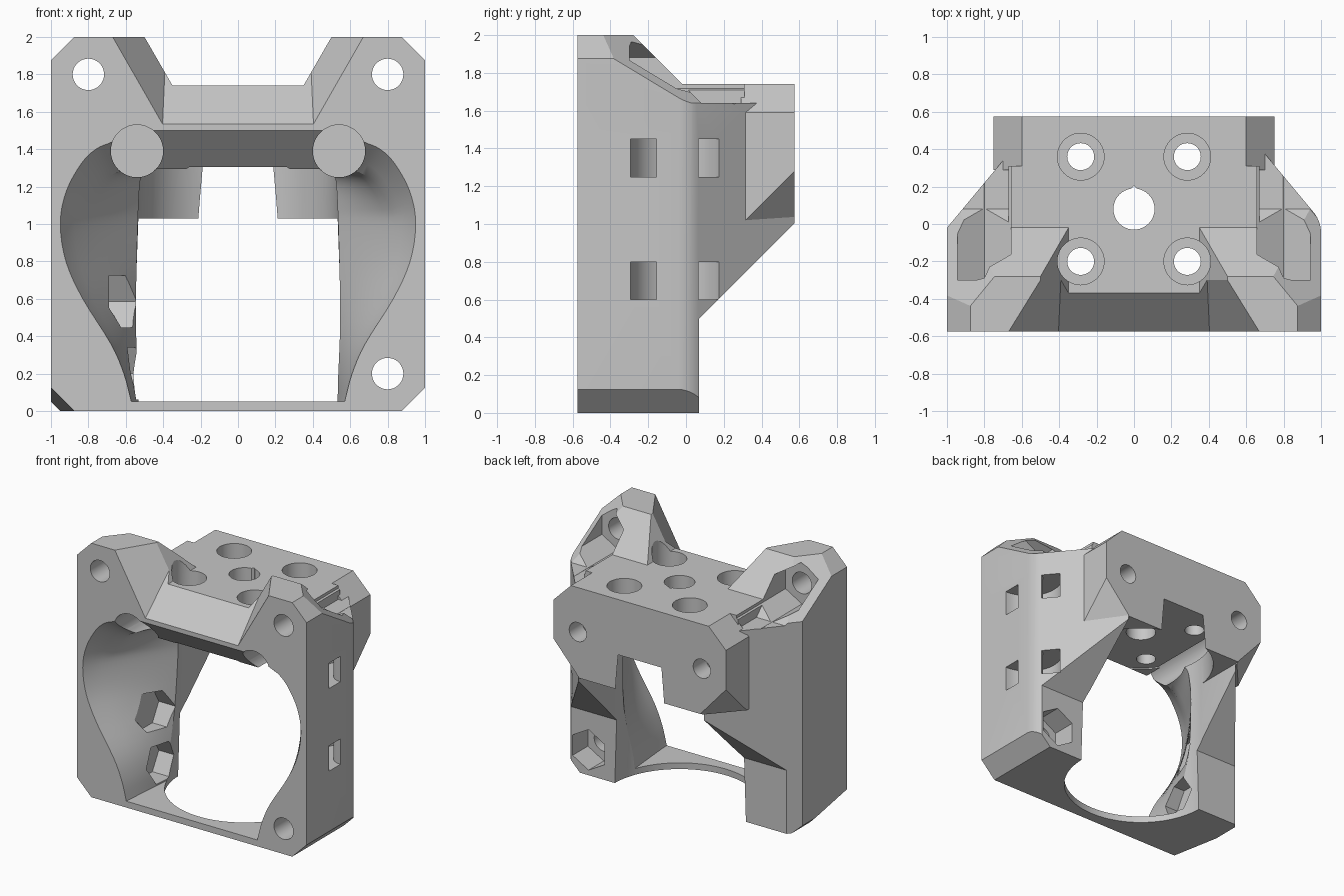
import bpy, bmesh, math
from mathutils import Matrix, Vector

cube = bpy.data.objects.get("Cube")
if cube:
    bpy.data.objects.remove(cube)

mat = bpy.data.materials.new("light grey plastic")
mat.use_nodes = True
GREY = (0.57, 0.57, 0.57, 1)
mat.diffuse_color = GREY
mat.node_tree.nodes["Principled BSDF"].inputs["Base Color"].default_value = GREY


def finish(name, bm):
    bmesh.ops.recalc_face_normals(bm, faces=bm.faces)
    me = bpy.data.meshes.new(name)
    bm.to_mesh(me)
    bm.free()
    me.materials.append(mat)
    ob = bpy.data.objects.new(name, me)
    bpy.context.collection.objects.link(ob)
    return ob


def convex(name, lo, hi, planes=()):
    """Box trimmed by planes given as (point, outward normal)."""
    bm = bmesh.new()
    bmesh.ops.create_cube(bm, size=1)
    for v in bm.verts:
        v.co = Vector([a + (b - a) * (c + 0.5) for a, b, c in zip(lo, hi, v.co)])
    for co, no in planes:
        geom = bm.verts[:] + bm.edges[:] + bm.faces[:]
        bmesh.ops.bisect_plane(bm, geom=geom, plane_co=co, plane_no=no, clear_outer=True)
        bmesh.ops.holes_fill(bm, edges=[e for e in bm.edges if e.is_boundary])
    return finish(name, bm)


def loft(name, rings):
    """Closed solid through a list of equal-length rings of points."""
    bm = bmesh.new()
    rings = [[bm.verts.new(p) for p in ring] for ring in rings]
    for r0, r1 in zip(rings, rings[1:]):
        for i in range(len(r0)):
            j = (i + 1) % len(r0)
            bm.faces.new((r0[i], r0[j], r1[j], r1[i]))
    bm.faces.new(rings[0])
    bm.faces.new(rings[-1])
    return finish(name, bm)


def rod(name, axis, a, b, r, sides=40, r2=None):
    """Prism or cone from point a along an axis up to coordinate b."""
    i = "XYZ".index(axis)
    depth = b - a[i]
    bm = bmesh.new()
    bmesh.ops.create_cone(bm, cap_ends=True, segments=sides, radius1=r,
                          radius2=r if r2 is None else r2, depth=depth)
    if axis == "X":
        bm.transform(Matrix.Rotation(math.pi / 2, 4, "Y"))
    if axis == "Y":
        bm.transform(Matrix.Rotation(-math.pi / 2, 4, "X"))
    mid = Vector(a)
    mid[i] += depth / 2
    bm.transform(Matrix.Translation(mid))
    return finish(name, bm)


def combine(ob, other, op):
    mod = ob.modifiers.new("bool", "BOOLEAN")
    mod.operation, mod.object, mod.solver = op, other, "EXACT"
    bpy.context.view_layer.objects.active = ob
    bpy.ops.object.modifier_apply(modifier=mod.name)
    bpy.data.objects.remove(other)


def both(co, no):
    """A plane and its mirror image across x = 0."""
    return [(co, no), ((-co[0], co[1], co[2]), (-no[0], no[1], no[2]))]


F, B = -0.575, 0.575

# Main body from its side profile
profile = [(F, 0), (0.07, 0), (0.07, 0.5), (B, 1.005), (B, 1.64), (F, 1.64)]
bracket = loft("bracket", [[(x, y, z) for y, z in profile] for x in (-1, 1)])

# Upper ears
for s in (1, -1):
    ear = convex("ear", (0.2 if s > 0 else -1, F, 1.5), (1 if s > 0 else -0.2, 0.29, 2), [
        ((s * 0.5, 0, 2), (-s, 0, 0.577)),
        ((0, -0.28, 2), (0, 1, 1)),
        ((s, 0, 1.875), (s, 0, 1)),
        ((s, 0, 1.645), (s * 0.079, 0.065, 0.108))])
    combine(bracket, ear, "UNION")

# Slanted rear corners, one sharp and one rounded, and chamfered lower corners
envelope = [((-1, -0.02, 0), (-0.3, 0.25, 0)),
            ((1, 0, 0.125), (1, 0, -1)), ((-1, 0, 0.05), (-1, 0, -1))]
for deg in (8, 16, 24, 32, 39.8):
    n = Vector((math.cos(math.radians(deg)), math.sin(math.radians(deg)), 0))
    envelope.append((Vector((0.82, -0.05, 0)) + n * 0.18, n))
combine(bracket, convex("envelope", (-1.2, -0.8, -0.3), (1.2, 0.8, 2.3), envelope), "INTERSECT")

# Top deck and rear block
combine(bracket, convex("deck", (-0.67, -0.5, 1.45), (0.67, 0.31, 1.74)), "UNION")
combine(bracket, convex("rear_block", (-0.75, 0.29, 1.02), (0.75, B, 1.74),
                        both((0.75, 0, 1.59), (1, 0, 1))
                        + both((0.75, B, 1.28), (1.12, 1, -1))), "UNION")

cutters = []

# Sloped notch between the ears
cutters.append(convex("notch", (-0.9, -0.7, 1.4), (0.9, -0.1, 2.2),
                      [((0, -0.37, 1.74), (0, 1, -1))]
                      + both((0.67, F, 2), (0.11, 0.068, -0.063))))

# Round tapered well, open below and breaking through the back
cutters.append(rod("well", "Z", (0, 0.08, -0.02), 1.305, 0.572, 96, 0.53))

# Straight-sided opening below the rear wall
cutters.append(convex("rear_opening", (-0.6, 0.08, -0.1), (0.6, 0.7, 1.03),
                      both((0.568, 0, 0.05), (1, 0, 0.036))))

# Deck holes with counterbores, and the pointed centre hole
for x in (-0.285, 0.285):
    for y in (-0.2, 0.36):
        cutters.append(rod("deck_hole", "Z", (x, y, 1.1), 1.8, 0.072))
        cutters.append(rod("deck_counterbore", "Z", (x, y, 1.56), 2.2, 0.125))
cutters.append(rod("centre_hole", "Z", (0, 0.08, 1.1), 1.9, 0.11))
cutters.append(rod("centre_point", "Z", (0, 0.145, 1.1), 1.9, 0.06, 4))

# Front bores, rear holes, ear holes and ear nut pockets
for x in (-1, 1):
    cutters.append(rod("front_bore", "Y", (x * 0.54, -0.7, 1.39), 0.4, 0.14))
    cutters.append(rod("rear_hole", "Y", (x * 0.54, 0.415, 1.39), 0.7, 0.075))
    cutters.append(rod("ear_hole", "Y", (x * 0.8, -0.7, 1.8), -0.2, 0.084))
    cutters.append(rod("ear_nut", "Y", (x * 0.8, -0.3, 1.8), 0.4, 0.165, 6))

# Lower corner hole and its nut pocket
cutters.append(rod("corner_hole", "Y", (0.8, -0.7, 0.2), 0.2, 0.084))
cutters.append(rod("corner_nut", "Y", (0.8, -0.12, 0.2), 0.3, 0.16, 6))

# Side screw holes with nut pockets in the duct wall
for z in (0.2, 0.585):
    cutters.append(rod("side_hole", "X", (-1.2, -0.16, z), -0.7, 0.08))
    cutters.append(rod("side_nut", "X", (-0.69, -0.16, z), -0.4, 0.16, 6))

# Curved tie channels on the other side
for z in (0.6, 1.25):
    ring = rod("tie_channel", "Z", (1.0, -0.04, z), z + 0.2, 0.255)
    combine(ring, rod("tie_core", "Z", (1.0, -0.04, z - 0.1), z + 0.3, 0.115), "DIFFERENCE")
    cutters.append(ring)

# Larger tapering chamfer on the front of one lower corner
cutters.append(convex("corner_relief", (-1.2, -0.7, -0.2), (-0.6, -0.17, 0.4),
                      [((-1, F, 0.125), (1, 0.19, 1))]))

# Air duct lofted from the wide front outline to the narrow throat
front = [(0.55, 1.5), (0.67, 1.44), (0.76, 1.4), (0.84, 1.32), (0.92, 1.17), (0.95, 1.0),
         (0.92, 0.8), (0.83, 0.6), (0.68, 0.36), (0.61, 0.2), (0.57, 0.05)]
throat = [(0.36, 1.295), (0.41, 1.285), (0.44, 1.26), (0.46, 1.2), (0.465, 1.1), (0.47, 1.0),
          (0.475, 0.8), (0.485, 0.6), (0.495, 0.36), (0.5, 0.2), (0.51, 0.05)]


def smooth(points, steps=4):
    """Subdivide a profile with a Catmull-Rom curve."""
    p = [Vector(q) for q in points]
    p = [2 * p[0] - p[1]] + p + [2 * p[-1] - p[-2]]
    out = []
    for a, b, c, d in zip(p, p[1:], p[2:], p[3:]):
        for k in range(steps):
            t = k / steps
            out.append(0.5 * (2 * b + (c - a) * t + (2 * a - 5 * b + 4 * c - d) * t * t
                              + (3 * b - a - 3 * c + d) * t ** 3))
    return out + [p[-2]]


front, throat = smooth(front), smooth(throat)
rings = []
for k in range(-1, 11):
    t = max(k, 0) / 10
    y = -0.65 if k < 0 else F + 0.675 * t
    wide, drop = t ** 1.15, min(1, t / 0.3)
    half = [(f.lerp(g, wide).x, f.lerp(g, drop).y) for f, g in zip(front, throat)]
    rings.append([(x, y, z) for x, z in half] + [(-x, y, z) for x, z in reversed(half)])
cutters.append(loft("duct", rings))

for c in cutters:
    combine(bracket, c, "DIFFERENCE")

bpy.ops.object.select_all(action="DESELECT")
bracket.select_set(True)
bpy.context.view_layer.objects.active = bracket
bpy.ops.object.shade_smooth_by_angle(angle=math.radians(25))
